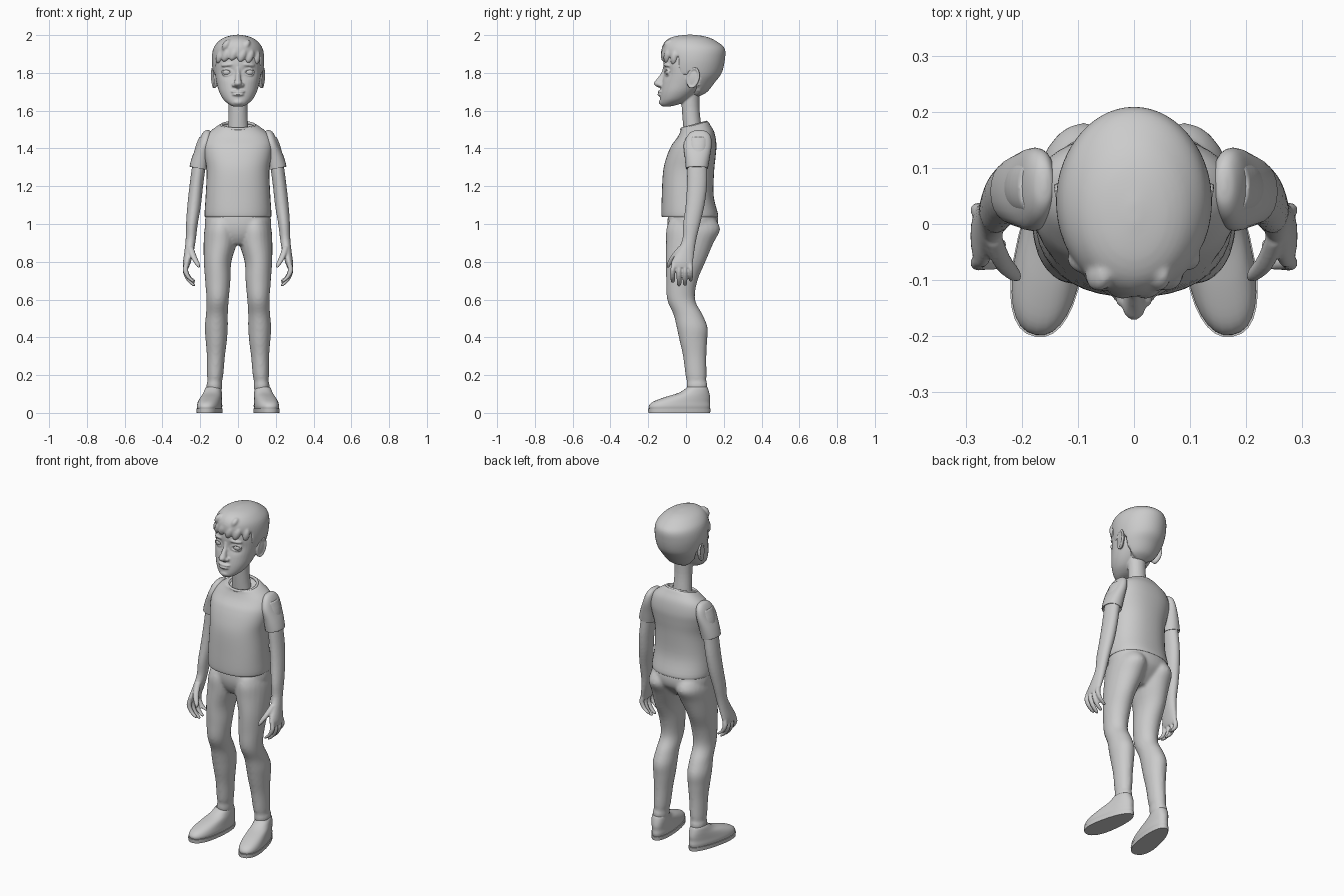
import bpy, bmesh, math
from mathutils import Matrix, Vector


def spline(rows, k):
    """Catmull-Rom interpolation through rows of numbers."""
    out, m = [], len(rows)
    for i in range(m - 1):
        a, b, c, d = rows[max(i - 1, 0)], rows[i], rows[i + 1], rows[min(i + 2, m - 1)]
        for s in range(k):
            t = s / k
            out.append([0.5 * (2 * q + (r - p) * t + (2 * p - 5 * q + 4 * r - u) * t * t
                               + (3 * q - p - 3 * r + u) * t ** 3) for p, q, r, u in zip(a, b, c, d)])
    return out + [list(rows[-1])]


def loft(bm, rows, n=24, p=2.0, k=4, fn=None):
    """Closed skin over level rings; row = (z, cx, cy, rx, ry)."""
    rings = []
    for z, cx, cy, rx, ry in spline(rows, k):
        ring = []
        for i in range(n):
            a = 2 * math.pi * i / n
            c, s = math.cos(a), math.sin(a)
            v = Vector((cx + max(rx, .002) * math.copysign(abs(c) ** (2 / p), c),
                        cy + max(ry, .002) * math.copysign(abs(s) ** (2 / p), s), z))
            ring.append(bm.verts.new(fn(v) if fn else v))
        rings.append(ring)
    for a, b in zip(rings, rings[1:]):
        for i in range(n):
            j = (i + 1) % n
            bm.faces.new((a[i], a[j], b[j], b[i]))
    bm.faces.new(rings[0][::-1])
    bm.faces.new(rings[-1])


def ball(bm, c, r, rot=(0, 0, 0)):
    m = Matrix.LocRotScale(Vector(c), Matrix.Rotation(rot[2], 3, 'Z') @ Matrix.Rotation(rot[1], 3, 'Y')
                           @ Matrix.Rotation(rot[0], 3, 'X'), Vector(r))
    bmesh.ops.create_uvsphere(bm, u_segments=20, v_segments=12, radius=1, matrix=m)


def hoop(bm, c, u, v, r, n=28, m=8):
    """Elliptical torus spanned by the axes u and v."""
    c, u, v = Vector(c), Vector(u), Vector(v)
    w = u.cross(v).normalized()
    g = []
    for i in range(n):
        a = 2 * math.pi * i / n
        d = u * math.cos(a) + v * math.sin(a)
        g.append([bm.verts.new(c + d + d.normalized() * r * math.cos(b) + w * r * math.sin(b))
                  for b in (2 * math.pi * j / m for j in range(m))])
    for i in range(n):
        for j in range(m):
            bm.faces.new((g[i][j], g[(i + 1) % n][j], g[(i + 1) % n][(j + 1) % m], g[i][(j + 1) % m]))


def mirror(bm):
    """Copy everything built so far to the other side of x = 0."""
    geo = bmesh.ops.duplicate(bm, geom=bm.verts[:] + bm.edges[:] + bm.faces[:])['geom']
    for v in geo:
        if isinstance(v, bmesh.types.BMVert):
            v.co.x = -v.co.x


def finish(name, bm, voxel=0, smooth=2):
    bmesh.ops.recalc_face_normals(bm, faces=bm.faces[:])
    me = bpy.data.meshes.new(name)
    bm.to_mesh(me)
    bm.free()
    ob = bpy.data.objects.new(name, me)
    bpy.context.collection.objects.link(ob)
    bpy.ops.object.select_all(action='DESELECT')
    ob.select_set(True)
    bpy.context.view_layer.objects.active = ob
    bpy.ops.object.shade_smooth_by_angle(angle=math.radians(50))
    if voxel:
        rm = ob.modifiers.new('fuse', 'REMESH')
        rm.mode, rm.voxel_size, rm.use_smooth_shade = 'VOXEL', voxel, True
        sm = ob.modifiers.new('soften', 'SMOOTH')
        sm.factor, sm.iterations = 0.5, smooth


# head: ears, lids, brows, then face, nose, lips, neck
def sockets(v):
    if v.y < 0:
        v.y += .012 * math.exp(-((abs(v.x) - .058) ** 2 + (v.z - 1.803) ** 2) / .0008)
    return v


bm = bmesh.new()
ball(bm, (.122, .036, 1.772), (.012, .032, .054), (-.15, 0, -.25))
hoop(bm, (.130, .038, 1.774), (.007, .028, 0), (.003, .008, .050), .007)
hoop(bm, (.058, -.102, 1.803), (.027, .008, 0), (0, 0, .016), .0055)
ball(bm, (.058, -.103, 1.842), (.034, .012, .009), (0, .1, .4))
ball(bm, (.021, -.134, 1.736), (.012, .014, .011))
mirror(bm)
loft(bm, [(1.622, 0, -.105, .025, .02), (1.635, 0, -.085, .05, .052), (1.66, 0, -.06, .078, .078),
          (1.70, 0, -.035, .1, .1), (1.75, 0, -.01, .114, .117), (1.80, 0, 0, .122, .118),
          (1.85, 0, .01, .125, .13), (1.90, 0, .02, .12, .13), (1.95, 0, .03, .09, .1),
          (1.965, 0, .03, .03, .03)], n=40, p=2.1, fn=sockets)
loft(bm, [(1.722, 0, -.132, .014, .014), (1.742, 0, -.146, .021, .026), (1.77, 0, -.132, .015, .021),
          (1.80, 0, -.117, .012, .014), (1.83, 0, -.112, .012, .01)], n=16)
ball(bm, (0, -.132, 1.701), (.037, .017, .008))
ball(bm, (0, -.133, 1.685), (.032, .018, .008))
ball(bm, (0, -.120, 1.645), (.032, .024, .018))
loft(bm, [(1.46, 0, .04, .06, .05), (1.53, 0, .032, .053, .048), (1.62, 0, .024, .05, .047),
          (1.72, 0, .022, .055, .05)])
finish('head', bm, .005)

# eyes
bm = bmesh.new()
ball(bm, (.058, -.086, 1.803), (.027, .022, .02))
mirror(bm)
finish('eyes', bm)


# hair: cap tucked inside the skull below the hairline, plus fringe locks
def hairline(v):
    if v.y < -.045:
        line = 1.885 + .008 * math.sin(v.x * 75)
    elif v.y < .01:
        line = 1.79
    elif v.y < .065:
        line = 1.80
    else:
        line = 1.66
    if v.z < line:
        v.x *= .72
        v.y = .035 + (v.y - .035) * .72
    return v


bm = bmesh.new()
loft(bm, [(1.675, 0, .035, .05, .035), (1.70, 0, .035, .085, .078), (1.75, 0, .035, .115, .118),
          (1.80, 0, .037, .131, .152), (1.87, 0, .04, .139, .166), (1.93, 0, .038, .130, .166),
          (1.97, 0, .025, .1, .132), (1.992, 0, .02, .06, .085), (2.002, 0, .02, .01, .02)],
     n=64, k=6, fn=hairline)
for x, y, z, turn in ((-.095, -.068, 1.885, .5), (-.062, -.100, 1.893, .5), (-.022, -.115, 1.90, .45),
                      (.022, -.115, 1.893, .4), (.062, -.100, 1.887, .4), (.098, -.064, 1.88, .2)):
    ball(bm, (x, y, z), (.021, .018, .038), (0, turn, x * 6))
for x in (-.06, -.01, .04):
    ball(bm, (x, -.085, 1.945), (.022, .035, .035), (0, .5, x * 4))
finish('hair', bm, .006)


# shirt body with sloping neckline
def neckline(v):
    if v.z > 1.42:
        v.z += .25 * (v.y - .045) * (v.z - 1.42) / .11
    return v


bm = bmesh.new()
loft(bm, [(1.06, 0, .02, .15, .125), (1.04, 0, .02, .168, .142), (1.05, 0, .02, .177, .15),
          (1.15, 0, .009, .171, .137), (1.28, 0, .014, .166, .135), (1.36, 0, .028, .178, .129),
          (1.42, 0, .043, .183, .118), (1.47, 0, .053, .165, .098), (1.505, 0, .05, .125, .08),
          (1.525, 0, .045, .09, .07), (1.51, 0, .045, .075, .055)], n=40, p=2.3, fn=neckline)
finish('shirt', bm)

# ribbed collar
bm = bmesh.new()
hoop(bm, (0, .043, 1.521), (.088, 0, 0), (0, .066, .018), .008, n=36)
finish('collar', bm)


# short sleeves with a turned hem
def hem_slope(v):
    v.z += .18 * (v.x - .21) * max(0, min(1, (1.42 - v.z) / .1))
    return v


bm = bmesh.new()
loft(bm, [(1.36, .205, .06, .035, .05), (1.305, .208, .058, .04, .052), (1.295, .208, .058, .046, .058),
          (1.305, .207, .058, .048, .060), (1.36, .195, .06, .045, .067), (1.42, .178, .062, .037, .074),
          (1.465, .168, .068, .029, .062), (1.49, .162, .07, .018, .038), (1.497, .16, .07, .004, .01)],
     p=2.2, fn=hem_slope)
mirror(bm)
finish('sleeves', bm)

# arms with hands
bm = bmesh.new()
loft(bm, [(1.46, .185, .065, .02, .045), (1.40, .195, .065, .033, .05), (1.30, .208, .06, .036, .053),
          (1.20, .221, .058, .036, .053), (1.10, .232, .048, .036, .05), (1.00, .244, .03, .031, .045),
          (.92, .25, .018, .027, .037), (.86, .258, .0, .025, .045), (.80, .27, -.02, .021, .057),
          (.77, .275, -.021, .015, .052)])
for y, tip in ((-.070, .688), (-.037, .670), (-.005, .672), (.025, .695)):
    h = .80 - tip
    loft(bm, [(.80, .270, y * .85 - .002, .014, .014), (.80 - .4 * h, .278, y, .014, .013),
              (.80 - .72 * h, .263, y, .013, .0125), (tip + .008, .238, y, .011, .011),
              (tip, .230, y, .004, .004)], n=12)
loft(bm, [(.88, .252, -.022, .016, .018), (.83, .236, -.064, .017, .017), (.79, .216, -.088, .014, .013),
          (.768, .206, -.096, .006, .006)], n=12)
mirror(bm)
finish('arms', bm, .005)

# trousers: legs fused with the hips
bm = bmesh.new()
loft(bm, [(.10, .125, .06, .03, .04), (.125, .125, .058, .04, .052), (.15, .125, .058, .042, .056),
          (.17, .123, .056, .039, .052), (.20, .121, .053, .043, .056), (.30, .117, .046, .048, .062),
          (.38, .115, .039, .056, .073), (.45, .115, .033, .061, .082), (.52, .112, .011, .058, .077),
          (.60, .108, -.026, .059, .074), (.70, .107, -.022, .067, .083), (.80, .108, -.002, .073, .105),
          (.90, .094, .02, .088, .126), (.97, .09, .038, .088, .143), (1.02, .085, .036, .08, .125)])
mirror(bm)
loft(bm, [(.89, 0, .01, .05, .07), (.93, 0, .02, .12, .105), (.98, 0, .034, .172, .132),
          (1.04, 0, .036, .172, .132), (1.09, 0, .03, .155, .115)], n=40, p=2.2)
finish('trousers', bm, .009, 4)


# shoes: wide toe, turned outwards, with a sole and an ankle collar
def shoe_shape(v):
    x = (v.x - .13) * (1 - .9 * (v.y + .05))
    y, a = v.y - .06, math.radians(10)
    return Vector((.13 + x * math.cos(a) - y * math.sin(a), .06 + x * math.sin(a) + y * math.cos(a), v.z))


bm = bmesh.new()
loft(bm, [(.015, .13, -.036, .056, .160), (.035, .13, -.036, .060, .165), (.058, .13, -.026, .058, .153),
          (.082, .13, .005, .055, .123), (.105, .13, .041, .051, .083), (.13, .13, .058, .046, .058),
          (.138, .13, .058, .038, .05), (.12, .13, .058, .03, .04)], n=32, p=2.3, fn=shoe_shape)
mirror(bm)
finish('shoes', bm)

bm = bmesh.new()
loft(bm, [(0, .13, -.037, .061, .166), (.022, .13, -.037, .062, .168)], n=32, p=2.3, k=1, fn=shoe_shape)
mirror(bm)
finish('soles', bm)
